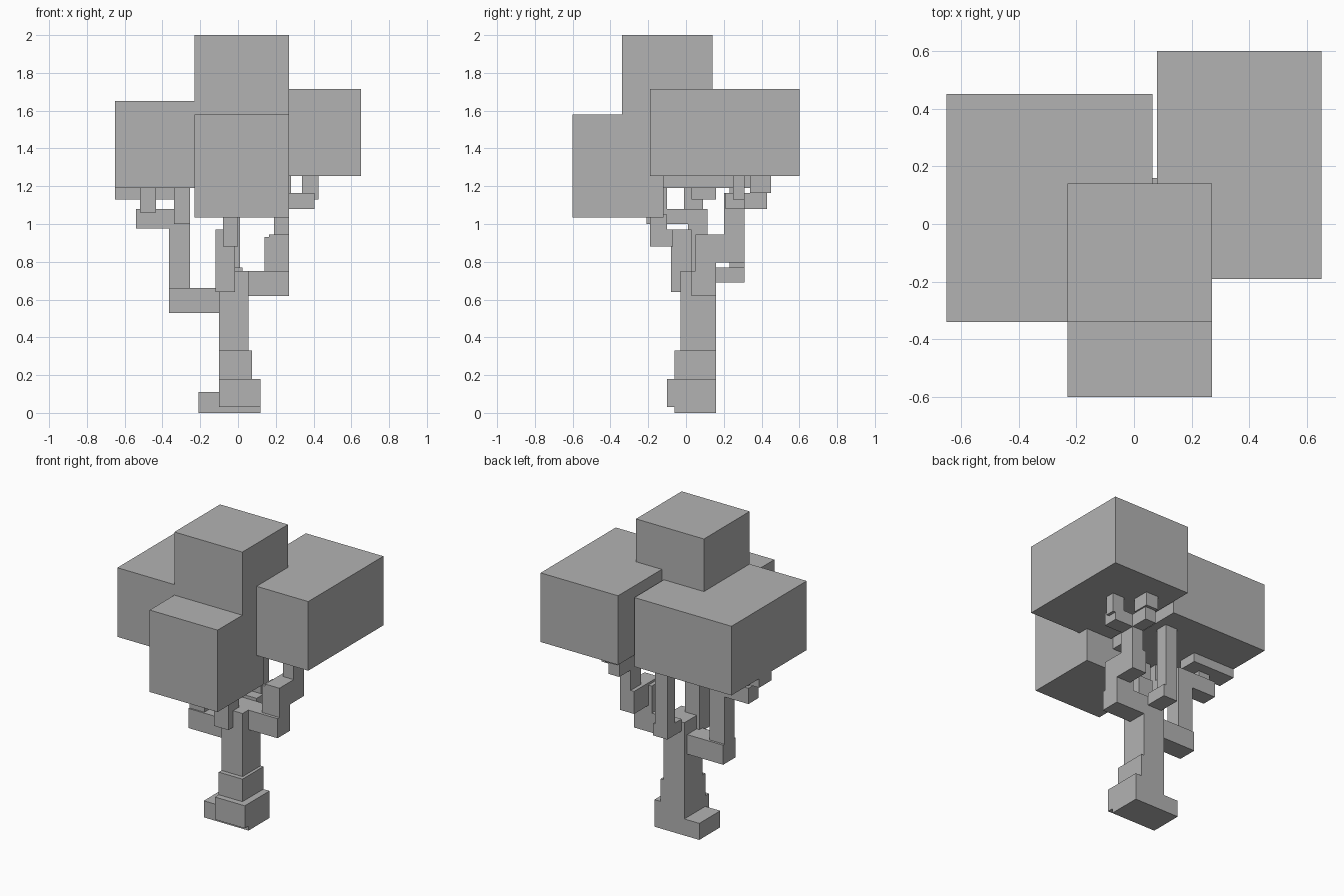
import bpy
import bmesh
from mathutils import Vector

default_cube = bpy.data.objects.get("Cube")
if default_cube:
    bpy.data.objects.remove(default_cube, do_unlink=True)

# One plain material for the whole tree
grey = bpy.data.materials.new("plain_grey")
grey.use_nodes = True
grey.diffuse_color = (.45, .45, .45, 1)
grey.node_tree.nodes["Principled BSDF"].inputs["Base Color"].default_value = grey.diffuse_color


def block(name, x, y, z):
    """Add a box that spans the given range on each axis."""
    low, high = (Vector(corner) for corner in zip(x, y, z))
    mesh = bpy.data.meshes.new(name)
    bm = bmesh.new()
    bmesh.ops.create_cube(bm, size=1)
    for vert in bm.verts:
        vert.co = vert.co * (high - low) + (low + high) / 2
    bm.to_mesh(mesh)
    bm.free()
    mesh.materials.append(grey)
    obj = bpy.data.objects.new(name, mesh)
    bpy.context.collection.objects.link(obj)
    return obj


# Leaf canopy
block("canopy_top", x=(-.23, .27), y=(-.34, .14), z=(1.45, 2))
block("canopy_front", x=(-.23, .27), y=(-.6, -.12), z=(1.035, 1.58))
block("canopy_right", x=(-.65, .065), y=(-.34, .45), z=(1.19, 1.65))
block("canopy_left", x=(.08, .65), y=(-.19, .6), z=(1.255, 1.715))

# Stepped trunk, flush at the back
block("trunk_foot", x=(-.21, .12), y=(-.06, .16), z=(0, .11))
block("trunk_base", x=(-.1, .12), y=(-.1, .16), z=(.03, .18))
block("trunk_step", x=(-.1, .075), y=(-.06, .16), z=(.11, .33))
block("trunk_column", x=(-.1, .055), y=(-.03, .16), z=(.11, .75))

# Right branch with its forked twigs
block("right_branch_arm", x=(-.365, -.1), y=(0, .13), z=(.53, .66))
block("right_branch_upright", x=(-.365, -.255), y=(.01, .115), z=(.66, 1.08))
block("right_twig_forward", x=(-.34, -.255), y=(-.21, .02), z=(1, 1.08))
block("right_twig_front_riser", x=(-.34, -.255), y=(-.21, -.1), z=(1.08, 1.2))
block("right_twig_sideways", x=(-.54, -.365), y=(.01, .115), z=(.975, 1.08))
block("right_twig_outer_riser", x=(-.52, -.435), y=(-.01, .09), z=(1.06, 1.2))
block("right_twig_cap", x=(-.65, -.34), y=(.03, .16), z=(1.13, 1.2))

# Front branch
block("front_branch_upright", x=(-.12, -.015), y=(-.08, .03), z=(.64, .97))
block("front_branch_forward", x=(-.08, 0), y=(-.19, -.07), z=(.88, .97))
block("front_branch_riser", x=(-.08, 0), y=(-.19, -.1), z=(.97, 1.05))

# Back branch
block("back_branch_arm", x=(-.08, .025), y=(.16, .31), z=(.69, .77))
block("back_branch_riser", x=(-.08, .01), y=(.23, .31), z=(.77, 1.2))

# Left branch with its forked twigs
block("left_branch_arm", x=(.05, .27), y=(.03, .16), z=(.62, .75))
block("left_branch_upright", x=(.14, .27), y=(.05, .16), z=(.75, .93))
block("left_branch_backward", x=(.165, .27), y=(.05, .31), z=(.795, .945))
block("left_branch_riser", x=(.19, .27), y=(.2, .31), z=(.945, 1.165))
block("left_twig_sideways", x=(.27, .405), y=(.21, .31), z=(1.08, 1.165))
block("left_twig_outer_riser", x=(.34, .425), y=(.25, .31), z=(1.13, 1.26))
block("left_twig_backward", x=(.19, .27), y=(.31, .43), z=(1.08, 1.165))
block("left_twig_back_riser", x=(.19, .28), y=(.34, .45), z=(1.165, 1.26))
